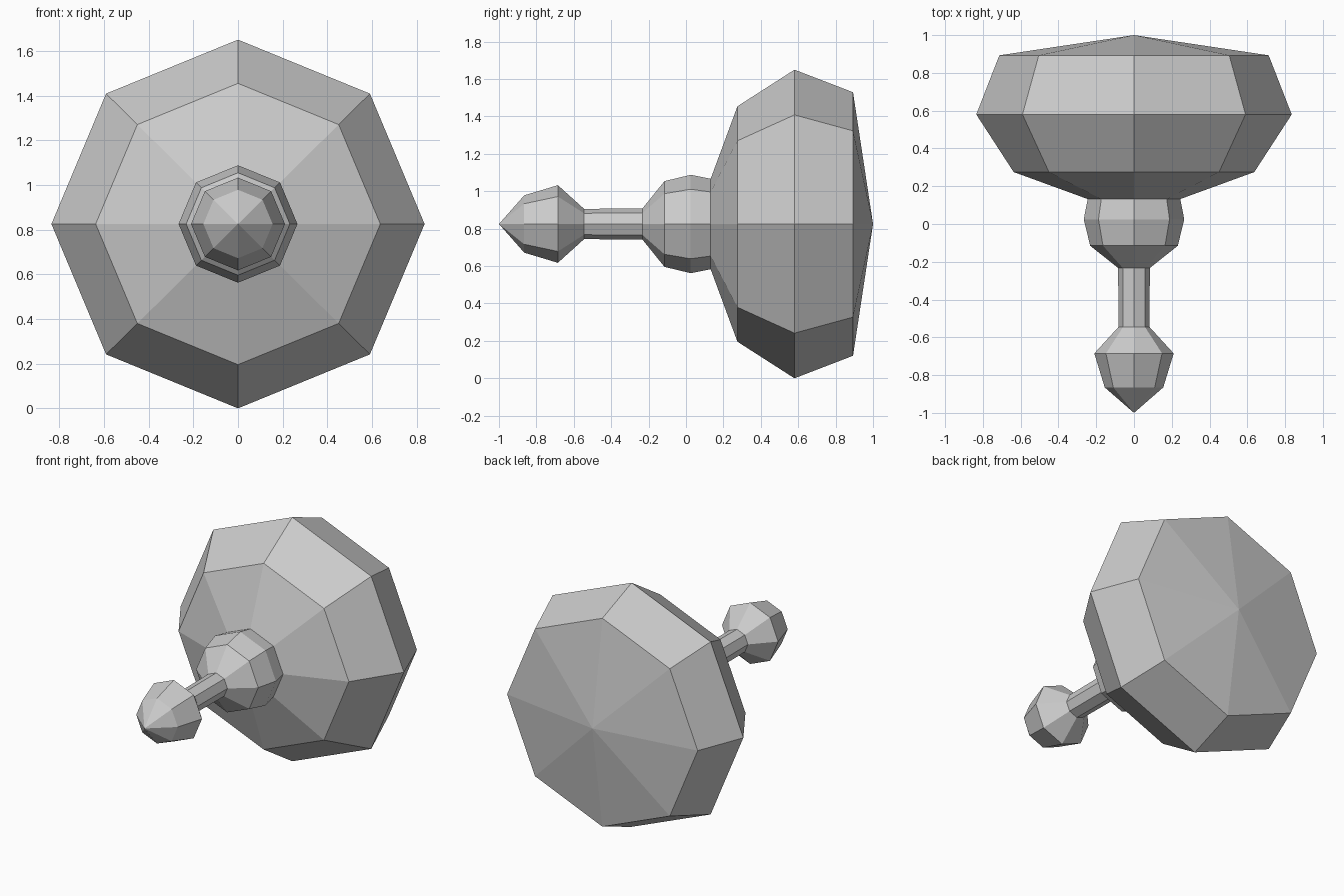
import bpy
import math

if "Cube" in bpy.data.objects:
    bpy.data.objects.remove(bpy.data.objects["Cube"])

SIDES = 8
AXIS_Z = 0.825
Z_SCALE = 0.988  # the octagon is very slightly flattened


def lathe(name, profile):
    """Revolve (y, radius) points around the horizontal y axis; radius 0 makes a tip."""
    verts, faces, rings = [], [], []
    for y, r in profile:
        start = len(verts)
        count = SIDES if r > 0 else 1
        for i in range(count):
            a = 2 * math.pi * i / SIDES
            verts.append((r * math.sin(a), y, AXIS_Z + Z_SCALE * r * math.cos(a)))
        rings.append([start + i % count for i in range(SIDES)])
    for a, b in zip(rings, rings[1:]):
        for i in range(SIDES):
            j = (i + 1) % SIDES
            loop = [a[i], a[j], b[j], b[i]]
            faces.append(list(dict.fromkeys(loop)))  # triangles at the tips
    mesh = bpy.data.meshes.new(name)
    mesh.from_pydata(verts, [], faces)
    mesh.update()
    obj = bpy.data.objects.new(name, mesh)
    bpy.context.collection.objects.link(obj)
    return obj


# Pointed grip knob at the front
lathe("end_knob", [(-1.0, 0), (-0.865, 0.155), (-0.685, 0.21), (-0.545, 0.082)])
# Thin shaft
lathe("shaft", [(-0.545, 0.082), (-0.233, 0.084)])
# Rounded collar between shaft and head
lathe("collar", [(-0.233, 0.084), (-0.115, 0.232), (0.025, 0.266), (0.132, 0.245)])
# Large faceted head with a shallow conical back
lathe("head", [(0.132, 0.245), (0.275, 0.637), (0.58, 0.835), (0.893, 0.713), (1.0, 0)])
